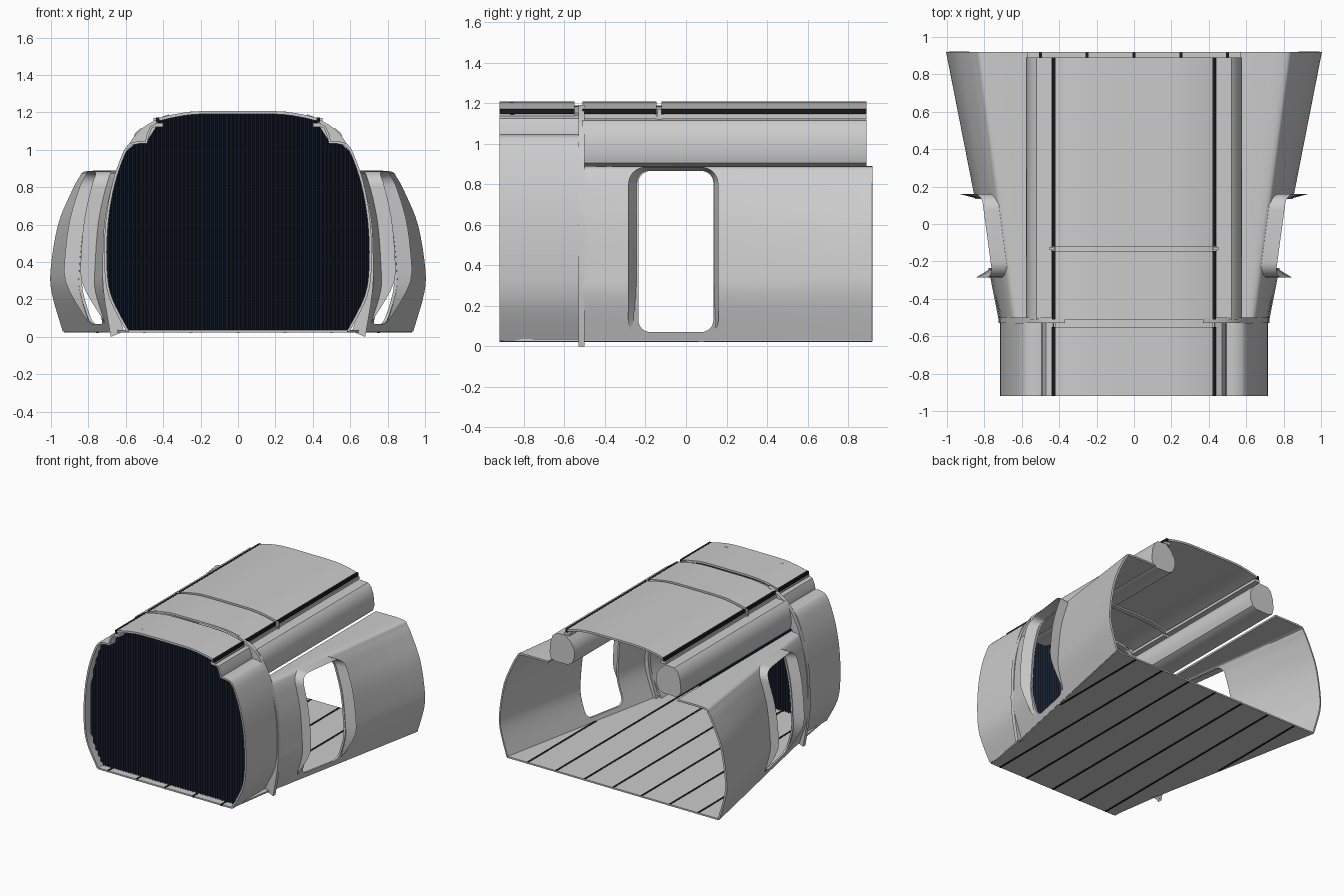
import bpy, bmesh, math

if "Cube" in bpy.data.objects:
    bpy.data.objects.remove(bpy.data.objects["Cube"])

DARK = bpy.data.materials.new("dark_navy")
DARK.diffuse_color = (0.008, 0.014, 0.03, 1)
DARK.use_nodes = True
DARK.node_tree.nodes["Principled BSDF"].inputs["Base Color"].default_value = DARK.diffuse_color
BLACK = bpy.data.materials.new("black_trim")
BLACK.diffuse_color = (0.01, 0.01, 0.012, 1)
BLACK.use_nodes = True
BLACK.node_tree.nodes["Principled BSDF"].inputs["Base Color"].default_value = BLACK.diffuse_color


def interp(a, pts):
    # piecewise linear lookup in sorted (key, value) pairs
    if a <= pts[0][0]:
        return pts[0][1]
    for (a0, v0), (a1, v1) in zip(pts, pts[1:]):
        if a <= a1:
            return v0 + (v1 - v0) * (a - a0) / max(a1 - a0, 1e-6)
    return pts[-1][1]


def smooth(pts, n=4):
    # Catmull-Rom refinement of a 2D profile
    out = []
    for i in range(len(pts) - 1):
        p0, p1, p2, p3 = pts[max(i - 1, 0)], pts[i], pts[i + 1], pts[min(i + 2, len(pts) - 1)]
        for k in range(n):
            t = k / n
            out.append(tuple(0.5 * (2 * b + (c - a) * t + (2 * a - 5 * b + 4 * c - d) * t * t
                                    + (3 * b - a - 3 * c + d) * t ** 3)
                             for a, b, c, d in zip(p0, p1, p2, p3)))
    return out + [pts[-1]]


def finish(ob, thick=0, cutter=None, mirror=False, mat=None):
    bpy.ops.object.select_all(action='DESELECT')
    bpy.context.view_layer.objects.active = ob
    ob.select_set(True)
    if thick:
        m = ob.modifiers.new("thick", 'SOLIDIFY')
        m.thickness, m.offset = thick, 0
    if cutter:
        m = ob.modifiers.new("cut", 'BOOLEAN')
        m.operation, m.object, m.solver = 'DIFFERENCE', cutter, 'EXACT'
    if mirror:
        m = ob.modifiers.new("mirror", 'MIRROR')
        m.use_clip = True
    for m in list(ob.modifiers):
        bpy.ops.object.modifier_apply(modifier=m.name)
    bpy.ops.object.shade_smooth_by_angle(angle=math.radians(35))
    if mat:
        ob.data.materials.append(mat)
    return ob


def loft(name, rings, closed=False, caps=False, **kw):
    # skin a list of equal-length point rings
    bm = bmesh.new()
    vs = [[bm.verts.new(p) for p in r] for r in rings]
    n = len(rings[0])
    for a, b in zip(vs, vs[1:]):
        for i in range(n if closed else n - 1):
            j = (i + 1) % n
            bm.faces.new((a[i], a[j], b[j], b[i]))
    if caps:
        bm.faces.new(vs[0])
        bm.faces.new(vs[-1])
    bmesh.ops.recalc_face_normals(bm, faces=bm.faces)
    me = bpy.data.meshes.new(name)
    bm.to_mesh(me)
    bm.free()
    ob = bpy.data.objects.new(name, me)
    bpy.context.collection.objects.link(ob)
    return finish(ob, **kw)


def along_y(profile, *ys):
    return [[(x, y, z) for x, z in profile] for y in ys]


def box(name, x0, x1, y0, y1, z0, z1, **kw):
    return loft(name, along_y([(x0, z0), (x1, z0), (x1, z1), (x0, z1)], y0, y1),
                closed=True, caps=True, **kw)


def rounded(y0, y1, z0, z1, r, n=8):
    out = []
    for k, (cy, cz) in enumerate([(y1 - r, z1 - r), (y0 + r, z1 - r), (y0 + r, z0 + r), (y1 - r, z0 + r)]):
        for i in range(n + 1):
            a = math.pi / 2 * (k + i / n)
            out.append((cy + r * math.cos(a), cz + r * math.sin(a)))
    # extra points along the long upright sides so they follow the wall curve
    dense = []
    for p, q in zip(out, out[1:] + out[:1]):
        s = 12 if abs(p[1] - q[1]) > 0.3 else 1
        dense += [(p[0] + (q[0] - p[0]) * i / s, p[1] + (q[1] - p[1]) * i / s) for i in range(s)]
    return dense


# flared side walls, narrow profile at the front and wide at the rear
ZS = [0.03, 0.24, 0.38, 0.60, 0.76, 0.85, 0.88, 0.882]
FX = [0.64, 0.71, 0.712, 0.70, 0.675, 0.65, 0.625, 0.57]
RX = [0.93, 0.99, 0.993, 0.955, 0.89, 0.842, 0.80, 0.57]
Y0, Y1 = -0.515, 0.92
pf, pr = smooth(list(zip(FX, ZS))), smooth(list(zip(RX, ZS)))


def wall_ring(y):
    t = (y - Y0) / (Y1 - Y0)
    return [(a[0] + (b[0] - a[0]) * t, a[1]) for a, b in zip(pf, pr)]


def wall_x(y, z):
    return interp(min(z, 0.87), [(q, p) for p, q in wall_ring(y)])


ys = [Y0 + (Y1 - Y0) * i / 10 for i in range(11)]
hole = rounded(-0.235, 0.135, 0.07, 0.865, 0.06)
cutter = loft("door_cutter", [[(x, y, z) for y, z in hole] for x in (0.5, 1.2)], closed=True, caps=True)
cutter.hide_render = True
loft("side_wall", [[(x, y, z) for x, z in wall_ring(y)] for y in ys],
     thick=0.014, cutter=cutter, mirror=True)
bpy.data.objects.remove(cutter)

# door frame flaring outwards from the opening
outer = rounded(-0.285, 0.16, 0.045, 0.885, 0.085)


def jut(z):
    return 0.085 * max(0.05, min(1, (z - 0.05) / 0.28))


loft("door_frame", [[(wall_x(y, z) - 0.008, y, z) for y, z in hole],
                    [(wall_x(y, z) + jut(z), y, z) for y, z in outer],
                    [(wall_x(y, z), y, z) for y, z in outer]], closed=True, mirror=True)

# front section side walls with the stepped shoulder
shell = smooth([(0.59, 0.03), (0.685, 0.22), (0.708, 0.40), (0.70, 0.62), (0.665, 0.82),
                (0.61, 0.98), (0.575, 1.03)]) + [(0.53, 1.04), (0.49, 1.04), (0.485, 1.07), (0.465, 1.12), (0.43, 1.135)]
loft("front_side_wall", along_y(shell, -0.92, -0.53), thick=0.014, mirror=True)

# bulkhead rib between the two sections
rib_out = smooth([(0.68, 0.0), (0.72, 0.25), (0.723, 0.45), (0.71, 0.65), (0.66, 0.86),
                  (0.60, 1.0), (0.53, 1.10), (0.44, 1.16), (0.37, 1.19)])
rib_in = smooth([(0.61, 0.03), (0.675, 0.25), (0.685, 0.45), (0.67, 0.65), (0.62, 0.83),
                 (0.56, 0.93), (0.49, 1.03), (0.42, 1.10), (0.37, 1.15)])
loft("bulkhead_rib", [[(x, y, z) for x, z in p] for p, y in
                      ((rib_in, -0.53), (rib_out, -0.53), (rib_out, -0.50), (rib_in, -0.50), (rib_in, -0.53))],
     mirror=True)

# arched roof panels
half = smooth([(0.0, 1.2), (0.22, 1.198), (0.34, 1.182), (0.42, 1.163)])
arch = [(-x, z) for x, z in reversed(half[1:])] + half
for name, a, b in (("front_roof", -0.92, -0.55), ("middle_roof", -0.51, -0.145), ("rear_roof", -0.12, 0.89)):
    loft(name, along_y(arch, a, b), thick=0.016)
    box(name + "_dark_strip", 0.42, 0.438, a, b, 1.146, 1.172, mirror=True, mat=BLACK)
    box(name + "_rail", 0.40, 0.445, a, b, 1.122, 1.144, mirror=True)

# cross beams under the roof joints
for name, y in (("roof_joint_beam", -0.132), ("front_joint_beam", -0.53)):
    loft(name, along_y([(x, z - 0.018) for x, z in arch], y - 0.02, y + 0.02), thick=0.012)
box("joint_bracket", 0.425, 0.452, -0.14, -0.122, 1.11, 1.17, mirror=True)

# overhead lockers
locker = [(0.44, 1.12), (0.39, 1.075), (0.36, 1.02), (0.36, 0.96), (0.38, 0.91), (0.42, 0.89), (0.53, 0.888),
          (0.565, 0.905), (0.578, 0.95), (0.57, 1.03), (0.55, 1.09), (0.52, 1.115)]
loft("overhead_locker", along_y(locker, -0.51, 0.89), closed=True, caps=True, mirror=True)

# floor with dark seams
FLOOR = [(-0.92, 0.585), (-0.52, 0.645), (0.92, 0.93)]
loft("floor", [[(-w, y, 0.03), (w, y, 0.03)] for y, w in FLOOR], thick=0.012)
for i in range(-3, 4):
    x = i * 0.25
    start = interp(abs(x) + 0.01, [(w, y) for y, w in FLOOR])
    box("floor_seam", x - 0.008, x + 0.008, start, 0.918, 0.022, 0.038, mat=BLACK)

# pleated curtain closing the front
top = [(0, 1.207), (0.25, 1.205), (0.42, 1.165), (0.44, 1.12), (0.485, 1.05), (0.49, 1.04), (0.55, 1.035),
       (0.61, 0.98), (0.665, 0.82), (0.70, 0.62), (0.712, 0.42)]
bottom = [(0, 0.03), (0.59, 0.03), (0.69, 0.22), (0.712, 0.40)]
N = 130
cols = [(-0.71 + 1.42 * i / N, -0.858 + (0.011 if i % 2 else -0.011)) for i in range(N + 1)]
loft("pleated_curtain", [[(x, y, interp(abs(x), bottom)), (x, y, interp(abs(x), top))] for x, y in cols], mat=DARK)
